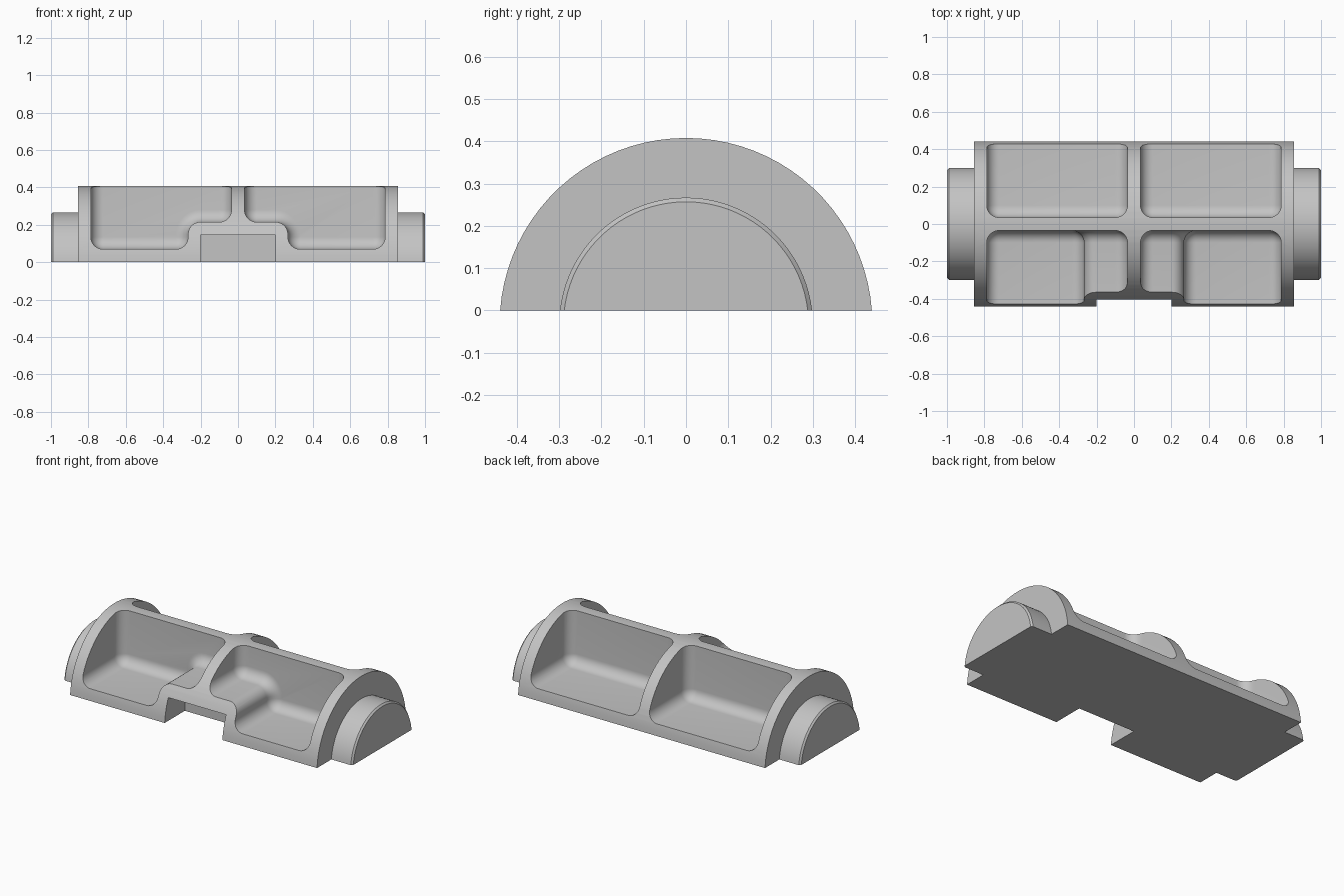
import bpy
import bmesh
from math import asin, cos, sin, pi
from mathutils import Vector

cube = bpy.data.objects.get("Cube")
if cube:
    bpy.data.objects.remove(cube, do_unlink=True)

AXIS_Z = -0.033      # the cylinder axis lies a little below the flat base
BODY_R, JOURNAL_R = 0.441, 0.30
BODY_X = 0.855
FILLET = 0.065
WALL = 0.035         # half thickness of the ribs

grey = bpy.data.materials.new("plain_grey")
grey.use_nodes = True
grey.diffuse_color = (0.55, 0.55, 0.55, 1)
grey.node_tree.nodes["Principled BSDF"].inputs["Base Color"].default_value = grey.diffuse_color


def loft(bm, rings):
    """Skin equal-length rings of points and cap both ends."""
    loops = [[bm.verts.new(p) for p in ring] for ring in rings]
    n = len(loops[0])
    faces = [bm.faces.new((a[i], a[(i + 1) % n], b[(i + 1) % n], b[i]))
             for a, b in zip(loops, loops[1:]) for i in range(n)]
    faces += [bm.faces.new(loops[0]), bm.faces.new(loops[-1])]
    bmesh.ops.recalc_face_normals(bm, faces=faces)


def make_object(name, bm):
    bmesh.ops.remove_doubles(bm, verts=bm.verts[:], dist=1e-5)
    bmesh.ops.recalc_face_normals(bm, faces=bm.faces[:])
    mesh = bpy.data.meshes.new(name)
    bm.to_mesh(mesh)
    bm.free()
    mesh.materials.append(grey)
    obj = bpy.data.objects.new(name, mesh)
    bpy.context.collection.objects.link(obj)
    return obj


def activate(obj):
    bpy.ops.object.select_all(action='DESELECT')
    obj.select_set(True)
    bpy.context.view_layer.objects.active = obj


def arc_section(x, radius, steps=40):
    """Circle segment above the base plane at position x."""
    start = asin(-AXIS_Z / radius)
    angles = [start + (pi - 2 * start) * i / steps for i in range(steps + 1)]
    return [(x, radius * cos(a), AXIS_Z + radius * sin(a)) for a in angles]


def rounded_outline(corners, inset, steps=8):
    """Right-angled outline with filleted corners, moved inwards by inset."""
    pts = [Vector(c) for c in corners]
    out = []
    for i, cur in enumerate(pts):
        e1 = (cur - pts[i - 1]).normalized()
        e2 = (pts[(i + 1) % len(pts)] - cur).normalized()
        convex = e1.x * e2.y - e1.y * e2.x > 0
        radius = FILLET - inset if convex else FILLET + inset
        centre = cur + FILLET * (e2 - e1)
        for k in range(steps + 1):
            t = pi / 2 * k / steps
            out.append(centre + radius * (sin(t) * e1 - cos(t) * e2))
    return out


def pocket(bm, corners, sx, sy, steps=8):
    """Pocket volume with a rolled fillet along its inner wall."""
    layers = []
    for k in range(steps + 1):
        t = pi / 2 * k / steps
        layers.append((FILLET * (1 - sin(t)), WALL + FILLET * (1 - cos(t))))
    layers.append((0, 0.7))
    loft(bm, [[(sx * p.x, sy * y, p.y) for p in rounded_outline(corners, d)]
              for d, y in layers])


# Half-round main body
bm = bmesh.new()
loft(bm, [arc_section(-BODY_X, BODY_R), arc_section(BODY_X, BODY_R)])
body = make_object("half_round_body", bm)

# Pockets: plain at the back, stepped over the notch at the front
floor, step, end, top = 0.07, 0.215, 0.787, 0.7
outer = [(end, floor), (end, top), (WALL, top)]
plain = [(WALL, floor)] + outer
stepped = [(WALL, step), (0.267, step), (0.267, floor)] + outer
bm = bmesh.new()
for side in (-1, 1):
    pocket(bm, plain, side, 1)
    pocket(bm, stepped, side, -1)

# Square notch under the front edge
loft(bm, [[(-0.2, y, -0.1), (0.2, y, -0.1), (0.2, y, 0.145), (-0.2, y, 0.145)]
          for y in (-0.7, -0.24)])
cutter = make_object("pocket_cutter", bm)
cutter.hide_render = True

cut = body.modifiers.new("pockets", 'BOOLEAN')
cut.operation = 'DIFFERENCE'
cut.solver = 'EXACT'
cut.object = cutter
activate(body)
bpy.ops.object.modifier_apply(modifier=cut.name)
bpy.data.objects.remove(cutter, do_unlink=True)

# Chamfered journals at both ends
parts = [body]
for side, name in ((1, "left_journal"), (-1, "right_journal")):
    bm = bmesh.new()
    loft(bm, [arc_section(side * x, r) for x, r in
              ((BODY_X, JOURNAL_R), (0.99, JOURNAL_R), (1.0, JOURNAL_R - 0.01))])
    parts.append(make_object(name, bm))

for obj in parts:
    activate(obj)
    bpy.ops.object.shade_smooth_by_angle(angle=pi / 6)
